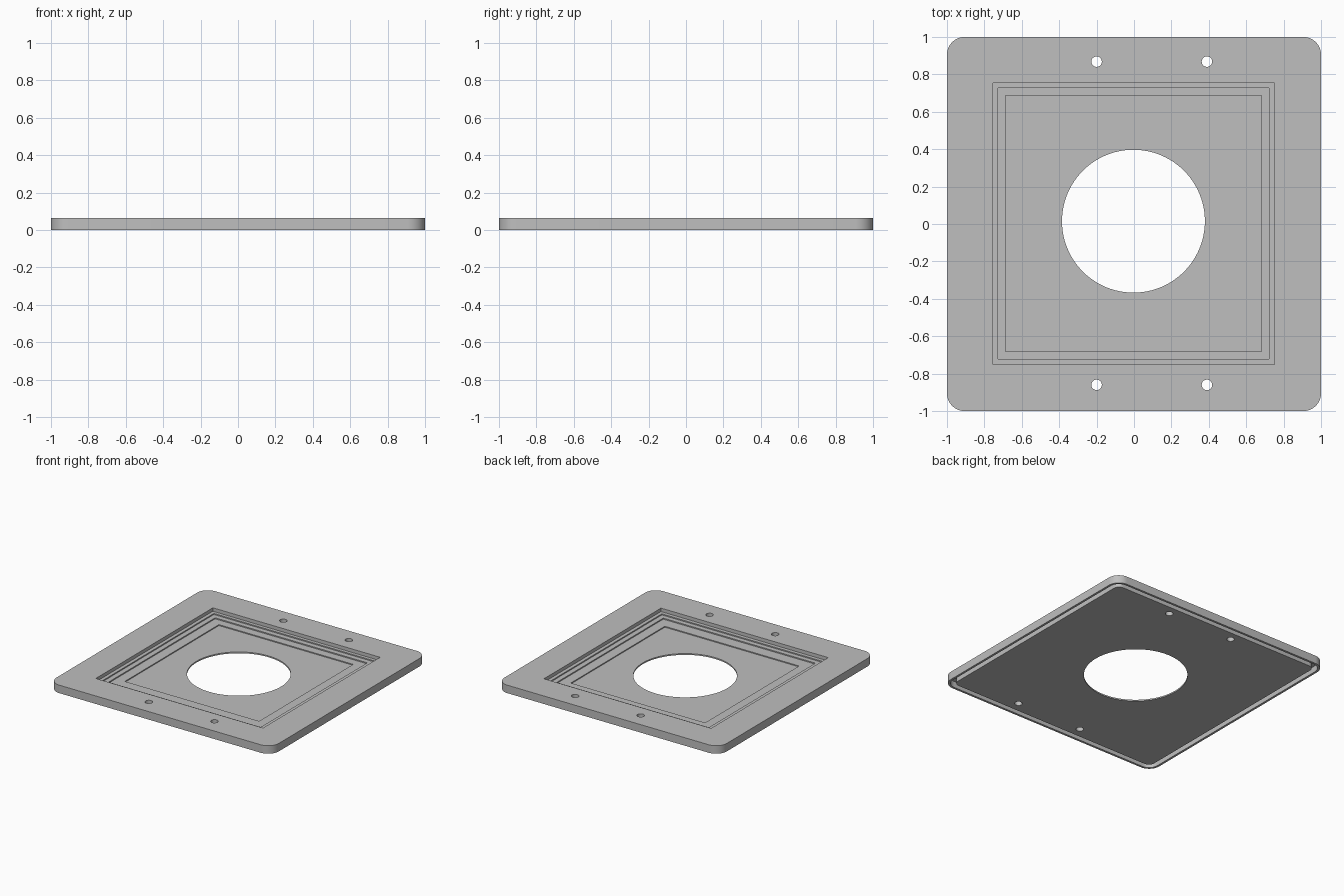
import bpy
import bmesh
from math import sin, cos, pi

if "Cube" in bpy.data.objects:
    bpy.data.objects.remove(bpy.data.objects["Cube"], do_unlink=True)

grey = bpy.data.materials.new("light_grey")
grey.use_nodes = True
GREY = (0.52, 0.52, 0.52, 1)
grey.diffuse_color = GREY
grey.node_tree.nodes["Principled BSDF"].inputs["Base Color"].default_value = GREY

TOP = 0.065
ABOVE, BELOW = 0.2, -0.1


def prism(name, outline, z0, z1):
    """Closed upright prism over a counter-clockwise outline."""
    bm = bmesh.new()
    low = [bm.verts.new((x, y, z0)) for x, y in outline]
    high = [bm.verts.new((x, y, z1)) for x, y in outline]
    bm.faces.new(low[::-1])
    bm.faces.new(high)
    for i in range(len(low)):
        j = (i + 1) % len(low)
        bm.faces.new((low[i], low[j], high[j], high[i]))
    mesh = bpy.data.meshes.new(name)
    bm.to_mesh(mesh)
    bm.free()
    mesh.materials.append(grey)
    obj = bpy.data.objects.new(name, mesh)
    bpy.context.collection.objects.link(obj)
    return obj


def rounded_square(half, radius, steps=12):
    c = half - radius
    points = []
    for k, (sx, sy) in enumerate([(1, 1), (-1, 1), (-1, -1), (1, -1)]):
        for i in range(steps + 1):
            a = (k + i / steps) * pi / 2
            points.append((sx * c + radius * cos(a), sy * c + radius * sin(a)))
    return points


def square(half, cx, cy):
    return [(cx + sx * half, cy + sy * half)
            for sx, sy in [(-1, -1), (1, -1), (1, 1), (-1, 1)]]


def circle(radius, cx, cy, n):
    return [(cx + radius * cos(2 * pi * i / n), cy + radius * sin(2 * pi * i / n))
            for i in range(n)]


def combine(target, tool, operation):
    mod = target.modifiers.new("combine", "BOOLEAN")
    mod.operation = operation
    mod.solver = "EXACT"
    mod.object = tool
    bpy.ops.object.select_all(action="DESELECT")
    bpy.context.view_layer.objects.active = target
    target.select_set(True)
    bpy.ops.object.modifier_apply(modifier=mod.name)
    bpy.data.objects.remove(tool, do_unlink=True)


# Outer plate with rounded corners
plate = prism("cover_plate", rounded_square(1.0, 0.095), 0, TOP)

# Thin outer lip and perimeter groove on the underside
combine(plate, prism("lip_cutter", rounded_square(0.982, 0.077), BELOW, 0.05), "DIFFERENCE")
combine(plate, prism("core", rounded_square(0.943, 0.05), 0, 0.056), "UNION")

# Stepped square recess: half width, centre y, floor height
for half, cy, floor in [(0.752, 0.002, 0.037), (0.724, 0.003, 0.028),
                        (0.684, 0.002, 0.019), (0.604, 0.016, 0.011)]:
    combine(plate, prism("step_cutter", square(half, -0.002, cy), floor, ABOVE), "DIFFERENCE")

# Large central opening
combine(plate, prism("opening_cutter", circle(0.382, -0.003, 0.015, 96), BELOW, ABOVE), "DIFFERENCE")

# Four screw holes
for x in (-0.2, 0.39):
    for y in (-0.86, 0.868):
        combine(plate, prism("hole_cutter", circle(0.028, x, y, 32), BELOW, ABOVE), "DIFFERENCE")

bpy.ops.object.shade_smooth_by_angle(angle=pi / 6)
